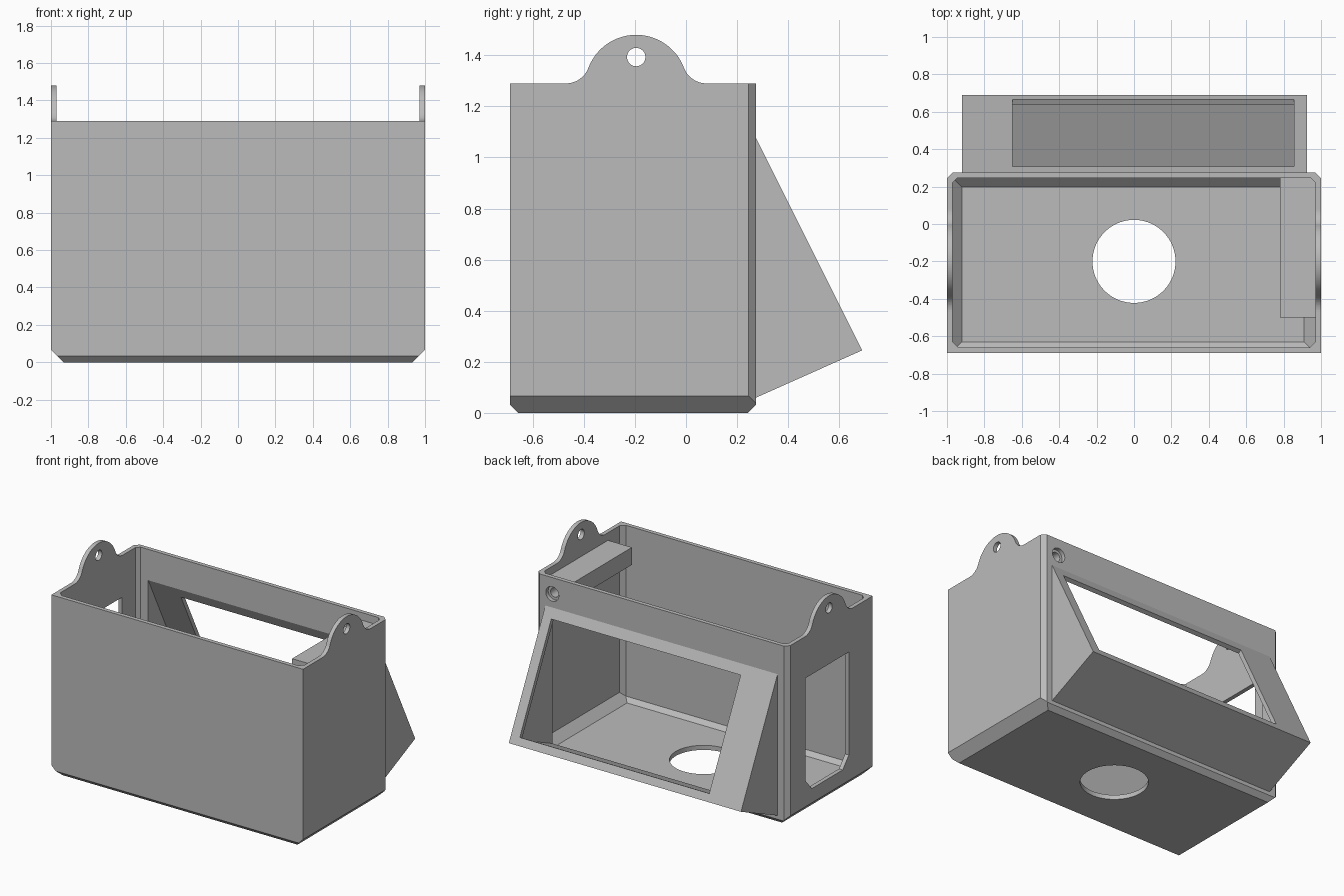
import bpy, bmesh
from math import sin, cos, tau, atan2
from mathutils import Vector

if "Cube" in bpy.data.objects:
    bpy.data.objects.remove(bpy.data.objects["Cube"], do_unlink=True)

GREY = bpy.data.materials.new("matte_grey")
GREY.use_nodes = True
GREY.diffuse_color = (0.5, 0.5, 0.5, 1)
GREY.node_tree.nodes["Principled BSDF"].inputs["Base Color"].default_value = (0.5, 0.5, 0.5, 1)


def finish(bm, name):
    bmesh.ops.recalc_face_normals(bm, faces=bm.faces[:])
    mesh = bpy.data.meshes.new(name)
    bm.to_mesh(mesh)
    bm.free()
    mesh.materials.append(GREY)
    obj = bpy.data.objects.new(name, mesh)
    bpy.context.scene.collection.objects.link(obj)
    return obj


def prism(name, points, axis, lo, hi):
    """Extrude a 2D outline along an axis, from lo to hi."""
    bm = bmesh.new()
    rings = []
    for a in (lo, hi):
        ring = []
        for p in points:
            co = list(p)
            co.insert(axis, a)
            ring.append(bm.verts.new(co))
        bm.faces.new(ring)
        rings.append(ring)
    n = len(points)
    for i in range(n):
        j = (i + 1) % n
        bm.faces.new((rings[0][i], rings[0][j], rings[1][j], rings[1][i]))
    return finish(bm, name)


def chamfered_box(name, lo, hi, chamfers):
    """Box trimmed by planes, each given by its edge direction and size."""
    lo, hi = Vector(lo), Vector(hi)
    bm = bmesh.new()
    bmesh.ops.create_cube(bm, size=1)
    for v in bm.verts:
        v.co = Vector([(lo[i] + hi[i]) / 2 + v.co[i] * (hi[i] - lo[i]) for i in range(3)])
    for direction, size in chamfers:
        no = Vector(direction)
        corner = Vector([hi[i] if no[i] > 0 else lo[i] for i in range(3)])
        first = next(i for i in range(3) if no[i])
        corner[first] -= no[first] * size
        cut = bmesh.ops.bisect_plane(bm, geom=bm.verts[:] + bm.edges[:] + bm.faces[:],
                                     plane_co=corner, plane_no=no, clear_outer=True)
        edges = [e for e in cut["geom_cut"] if isinstance(e, bmesh.types.BMEdge)]
        bmesh.ops.holes_fill(bm, edges=edges, sides=0)
    return finish(bm, name)


def circle(u, v, r, n=64):
    return [(u + r * cos(tau * i / n), v + r * sin(tau * i / n)) for i in range(n)]


def combine(obj, other, operation="DIFFERENCE"):
    mod = obj.modifiers.new("combine", "BOOLEAN")
    mod.operation, mod.object, mod.solver = operation, other, "EXACT"
    bpy.context.view_layer.update()
    deps = bpy.context.evaluated_depsgraph_get()
    mesh = bpy.data.meshes.new_from_object(obj.evaluated_get(deps))
    obj.modifiers.clear()
    obj.data = mesh
    bpy.data.objects.remove(other, do_unlink=True)


# Outer shell with chamfered base and back corners
body = chamfered_box("box_body", (-1, -0.69, 0), (1, 0.275, 1.29), [
    ((1, 0, -1), 0.067), ((-1, 0, -1), 0.067), ((0, -1, -1), 0.033), ((0, 1, -1), 0.033),
    ((1, 1, 0), 0.03), ((-1, 1, 0), 0.03)])

# Sloped display housing on the back
SLOPE = 2.0        # fall of the display face
RISE = 0.446       # rise of the housing floor
top_z = lambda y: 1.075 - SLOPE * (y - 0.275)
floor_z = lambda y: 0.06 + RISE * (y - 0.275)
combine(body, prism("housing", [(0.26, top_z(0.26)), (0.69, 0.245), (0.26, floor_z(0.26))],
                    0, -0.92, 0.925), "UNION")

# Main cavity
combine(body, chamfered_box("cavity", (-0.97, -0.66, 0.033), (0.97, 0.245, 1.5), [
    ((1, 0, -1), 0.06), ((-1, 0, -1), 0.05), ((0, -1, -1), 0.03), ((0, 1, -1), 0.048),
    ((1, 1, 0), 0.025), ((-1, 1, 0), 0.025), ((1, -1, 0), 0.03), ((-1, -1, 0), 0.03)]))

# Housing cavity, open into the box
combine(body, prism("housing_cavity", [(0.2, top_z(0.2) - 0.067), (0.648, 0.262),
                                       (0.2, floor_z(0.2) + 0.035)], 0, -0.885, 0.89))

# Display window through the sloped face
normal = Vector((0.894, 0.447))
upper, lower = Vector((0.308, top_z(0.308))), Vector((0.665, top_z(0.665)))
combine(body, prism("display_window", [tuple(upper + normal * 0.05), tuple(lower + normal * 0.05),
                                       tuple(lower - normal * 0.05), tuple(upper - normal * 0.05)],
                    0, -0.65, 0.855))

# Round hole in the floor, side window and screw opening
combine(body, prism("floor_hole", circle(0, -0.2, 0.222, 96), 2, -0.1, 0.2))
combine(body, prism("side_window", [(-0.42, 0.99), (0.07, 0.99), (0.07, 0.25), (0, 0.17),
                                    (-0.35, 0.17), (-0.42, 0.25)], 0, -1.1, -0.93))
combine(body, prism("screw_opening", circle(0.87, 1.172, 0.052, 48), 1, 0.2, 0.35))

# Screw block inside the left wall
block = prism("screw_block", [(0.78, 1.11), (0.97, 1.11), (0.97, 1.235), (0.78, 1.235)],
              1, -0.5, 0.247)
combine(block, prism("screw_bore", circle(0.87, 1.172, 0.033, 48), 1, -0.1, 0.35))

# Hanging ears with filleted feet
EAR_Y, EAR_Z, EAR_R, RIM, FILLET, FOOT = -0.195, 1.28, 0.2, 1.29, 0.094, 0.275
lean = atan2(RIM + FILLET - EAR_Z, FOOT)
half = []
for i in range(13):
    a = -tau / 4 - (tau / 4 - lean) * i / 12
    half.append((FOOT + FILLET * cos(a), RIM + FILLET + FILLET * sin(a)))
for i in range(1, 25):
    a = lean + (tau / 4 - lean) * i / 24
    half.append((EAR_R * cos(a), EAR_Z + EAR_R * sin(a)))
outline = [(EAR_Y + u, v) for u, v in half] + [(EAR_Y - u, v) for u, v in half[-2::-1]]
for name, lo, hi in (("left_ear", 0.97, 1), ("right_ear", -1, -0.97)):
    ear = prism(name, outline, 0, lo, hi)
    combine(ear, prism("ear_hole", circle(EAR_Y, 1.393, 0.036, 48), 0, lo - 0.1, hi + 0.1))
